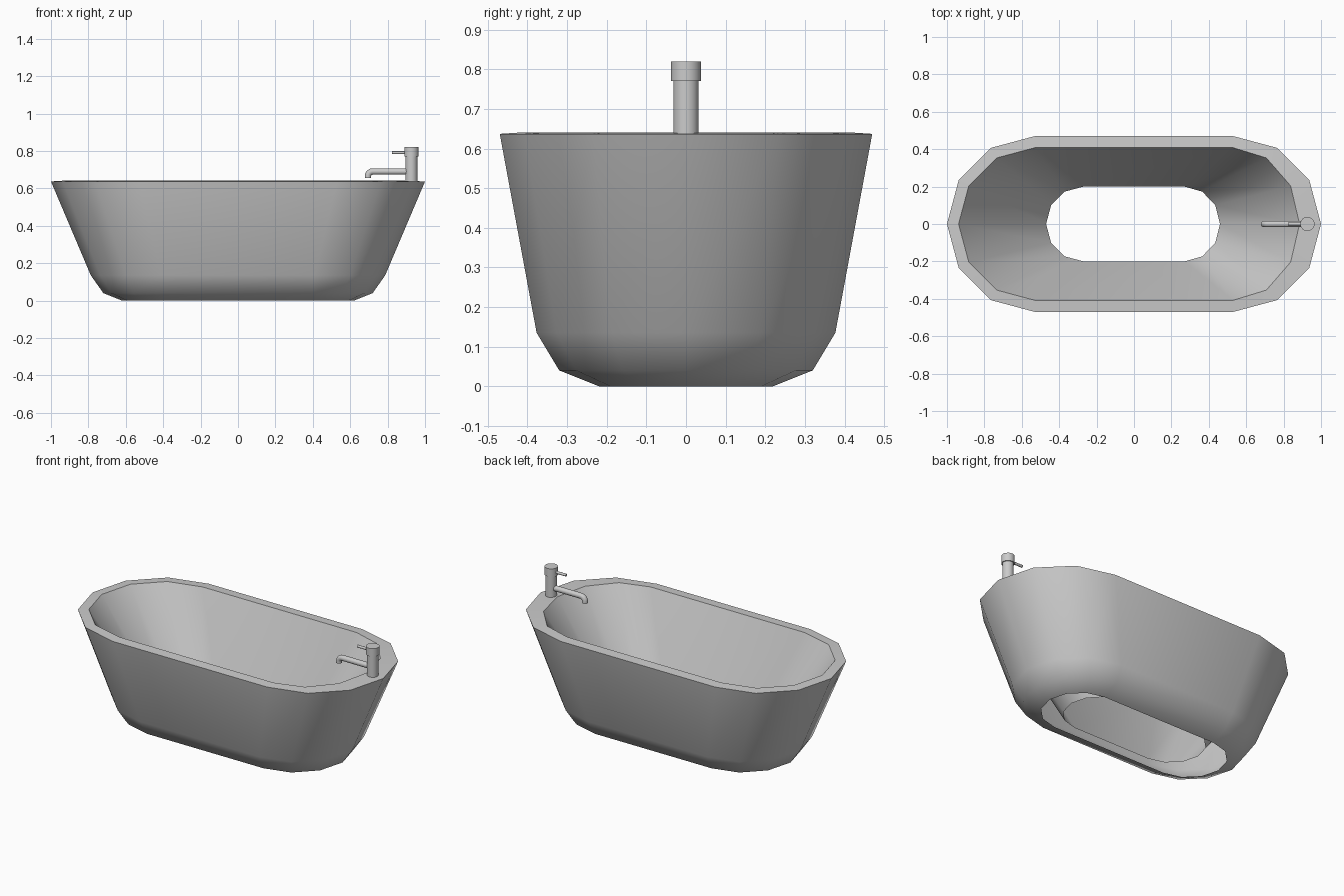
import bpy, bmesh
from math import pi, sin, cos, radians
from mathutils import Vector

if "Cube" in bpy.data.objects:
    bpy.data.objects.remove(bpy.data.objects["Cube"])


def finish(name, bm, angle=50):
    mesh = bpy.data.meshes.new(name)
    bm.to_mesh(mesh)
    bm.free()
    obj = bpy.data.objects.new(name, mesh)
    bpy.context.collection.objects.link(obj)
    bpy.ops.object.select_all(action='DESELECT')
    obj.select_set(True)
    bpy.context.view_layer.objects.active = obj
    bpy.ops.object.shade_smooth_by_angle(angle=radians(angle))
    return obj


def bridge(bm, rings, closed_ends=False):
    for a, b in zip(rings, rings[1:]):
        n = len(a)
        for i in range(n):
            j = (i + 1) % n
            bm.faces.new((a[i], a[j], b[j], b[i]))
    if closed_ends:
        bm.faces.new(rings[0][::-1])
        bm.faces.new(rings[-1])


def stadium(c, r, z, right_r=None):
    """Two faceted half rounds joined by straight sides."""
    pts = []
    for side, rx in ((1, right_r or r), (-1, r)):
        for i in range(7):
            a = -pi / 2 + i * pi / 6
            pts.append((side * (c + rx * cos(a)), side * r * sin(a), z))
    return pts


def tube(name, path, radius, segs=16):
    """Round tube along a path lying in the y = 0 plane."""
    bm = bmesh.new()
    pts = [Vector((x, 0, z)) for x, z in path]
    side = Vector((0, 1, 0))
    rings = []
    for i, p in enumerate(pts):
        t = (pts[min(i + 1, len(pts) - 1)] - pts[max(i - 1, 0)]).normalized()
        up = t.cross(side)
        rings.append([bm.verts.new(p + radius * (cos(2 * pi * k / segs) * side + sin(2 * pi * k / segs) * up))
                      for k in range(segs)])
    bridge(bm, rings, True)
    bmesh.ops.recalc_face_normals(bm, faces=bm.faces)
    return finish(name, bm)


# Tub: outer wall from the open base up, over the rim, down the inner wall
bm = bmesh.new()
sections = [(0.40, 0.22, 0.0, None), (0.40, 0.32, 0.04, None), (0.41, 0.377, 0.135, None),
            (0.53, 0.47, 0.637, None), (0.53, 0.408, 0.641, 0.355), (0.27, 0.20, 0.035, 0.19)]
bridge(bm, [[bm.verts.new(p) for p in stadium(*s)] for s in sections])
finish("bathtub", bm)

# Tap column and cap
TAP_X = 0.927
tube("tap_column", [(TAP_X, 0.635), (TAP_X, 0.77)], 0.032, 24)
tube("tap_cap", [(TAP_X, 0.77), (TAP_X, 0.82)], 0.038, 24)

# Spout with a rounded elbow
elbow = [(0.72 - 0.025 * sin(a), 0.665 + 0.025 * cos(a)) for a in (i * pi / 10 for i in range(6))]
tube("tap_spout", [(0.91, 0.69)] + elbow + [(0.695, 0.655)], 0.017)

# Lever
tube("tap_lever", [(0.90, 0.791), (0.823, 0.791)], 0.008, 12)
